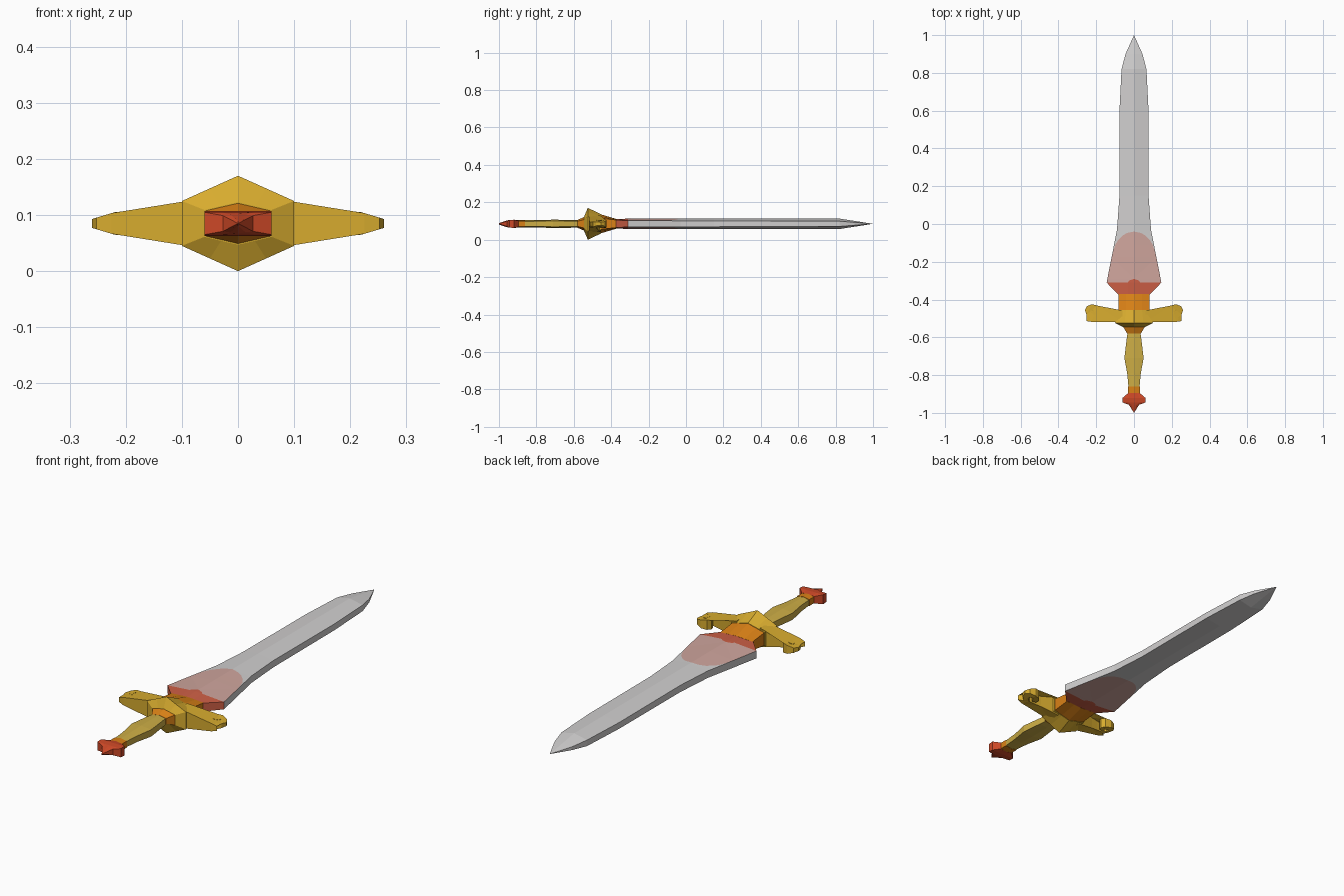
import bpy, bmesh, math

if "Cube" in bpy.data.objects:
    bpy.data.objects.remove(bpy.data.objects["Cube"])

ZC = 0.085  # height of the sword's mid plane


def mat(name, rgb):
    m = bpy.data.materials.new(name)
    m.diffuse_color = (*rgb, 1)
    m.use_nodes = True
    m.node_tree.nodes["Principled BSDF"].inputs["Base Color"].default_value = m.diffuse_color
    return m


STEEL = mat("steel", (0.63, 0.62, 0.62))
PINK = mat("pale pink", (0.63, 0.38, 0.34))
SALMON = mat("salmon red", (0.61, 0.115, 0.06))
RED = mat("red", (0.61, 0.065, 0.02))
GOLD = mat("gold", (0.68, 0.41, 0.028))
PALE = mat("pale gold", (0.61, 0.42, 0.06))
ORANGE = mat("orange", (0.70, 0.22, 0.008))


def finish(name, bm, mats):
    bmesh.ops.remove_doubles(bm, verts=bm.verts, dist=1e-5)
    bmesh.ops.recalc_face_normals(bm, faces=bm.faces)
    me = bpy.data.meshes.new(name)
    bm.to_mesh(me)
    bm.free()
    for m in mats:
        me.materials.append(m)
    ob = bpy.data.objects.new(name, me)
    bpy.context.collection.objects.link(ob)
    return ob


def loft(name, rows, mats, rule=lambda j, i: 0):
    """Rows of (y, half width, edge half height, ridge half height, inset x)."""
    bm = bmesh.new()
    rings = []
    for y, w, s, r, *e in rows:
        e = min(e[0], w) if e else w / 2
        ze = r + (s - r) * (e / w if w > 0 else 0)
        half = [(w, s), (e, ze), (0, r), (-e, ze), (-w, s)]
        pts = half + [(-x, -z) for x, z in half]
        rings.append([bm.verts.new((x, y, ZC + z)) for x, z in pts])
    n = len(rings[0])
    for j in range(len(rings) - 1):
        a, b = rings[j], rings[j + 1]
        for i in range(n):
            k = (i + 1) % n
            f = bm.faces.new((a[i], a[k], b[k], b[i]))
            f.material_index = rule(j, i)
    f = bm.faces.new(rings[0])
    f.material_index = rule(0, 0)
    f = bm.faces.new(rings[-1])
    f.material_index = rule(len(rings) - 2, 0)
    return finish(name, bm, mats)


def lerp(table, t):
    for (a, va), (b, vb) in zip(table, table[1:]):
        if t <= b:
            return va + (vb - va) * max(0, (t - a) / (b - a))
    return table[-1][1]


# Blade: hexagonal section, pink arch near the base, red shoulder
width = [(-.375, .082), (-.31, .145), (-.03, .09), (.15, .077), (.6, .077),
         (.82, .066), (.9, .045), (1, 0)]
ridge = [(-.375, .024), (-.31, .028), (.82, .028), (1, 0)]
edge = [(-.375, .02), (-.31, .017), (.82, .014), (1, 0)]
ys = [-.375, -.31, -.30, -.29, -.175, -.14, -.11, -.085, -.06, -.047, -.04,
      -.03, .15, .6, .82, .9, 1]
blade_rows = []
for y in ys:
    w = lerp(width, y)
    if y < -.28:                       # small red bump at the shoulder
        e = {-.29: 0, -.30: .026}.get(y, .032)
    elif y < -.17:
        e = w
    else:                              # arch outline
        e = .113 * math.sqrt(max(0, 1 - ((y + .175) / .135) ** 2))
    blade_rows.append((y, w, lerp(edge, y), lerp(ridge, y), e))


def blade_colour(j, i):
    y = ys[j]
    inner = i in (1, 2, 6, 7)
    side = i in (4, 9)
    if j == 0 or (y < -.291 and inner):
        return 2
    if side:
        return 0
    if y < -.176 or (y < -.041 and inner):
        return 1
    return 0


loft("blade", blade_rows, [STEEL, PINK, SALMON], blade_colour)

# Collar between blade and guard, guard block, lower collar
loft("upper_collar", [(-.37, .083, .02, .025), (-.46, .083, .03, .052)], [ORANGE])
loft("guard_block", [(-.455, .085, .032, .052), (-.525, .1, .04, .085),
                     (-.545, .06, .024, .038)], [GOLD])
loft("lower_collar", [(-.54, .06, .024, .038), (-.58, .036, .014, .021)], [ORANGE])

# Grip, ring and pommel
loft("grip", [(-.575, .034, .014, .02), (-.61, .039, .015, .021), (-.71, .051, .016, .022),
              (-.79, .036, .014, .02), (-.865, .029, .013, .019)], [PALE])
loft("grip_ring", [(-.86, .031, .015, .02), (-.9, .031, .015, .02)], [ORANGE])
loft("pommel", [(-.895, .031, .016, .02), (-.92, .06, .022, .022), (-.945, .06, .02, .02),
                (-.957, .027, .014, .018), (-1, 0, 0, .004)], [RED])

# Guard arms: flat scroll outline, thinning outwards, mirrored
outline = [(.06, -.52), (.225, -.518), (.252, -.514), (.232, -.497), (.252, -.48),
           (.26, -.455), (.248, -.434), (.222, -.425), (.195, -.432), (.183, -.45),
           (.187, -.465), (.203, -.472), (.213, -.462), (.208, -.453), (.22, -.45),
           (.232, -.456), (.23, -.468), (.213, -.48), (.185, -.478), (.15, -.474), (.06, -.458)]
thick = [(.06, .045), (.1, .039), (.115, .03), (.22, .02), (.25, .011), (.26, .008)]
bm = bmesh.new()
top = [bm.verts.new((x, y, ZC + lerp(thick, x))) for x, y in outline]
bot = [bm.verts.new((x, y, ZC - lerp(thick, x))) for x, y in outline]
caps = [bm.faces.new(top), bm.faces.new(bot[::-1])]
for i in range(len(top)):
    k = (i + 1) % len(top)
    bm.faces.new((top[i], bot[i], bot[k], top[k]))
bmesh.ops.triangulate(bm, faces=caps)
arms = finish("guard_arms", bm, [GOLD])
arms.modifiers.new("mirror", 'MIRROR').use_mirror_merge = False
